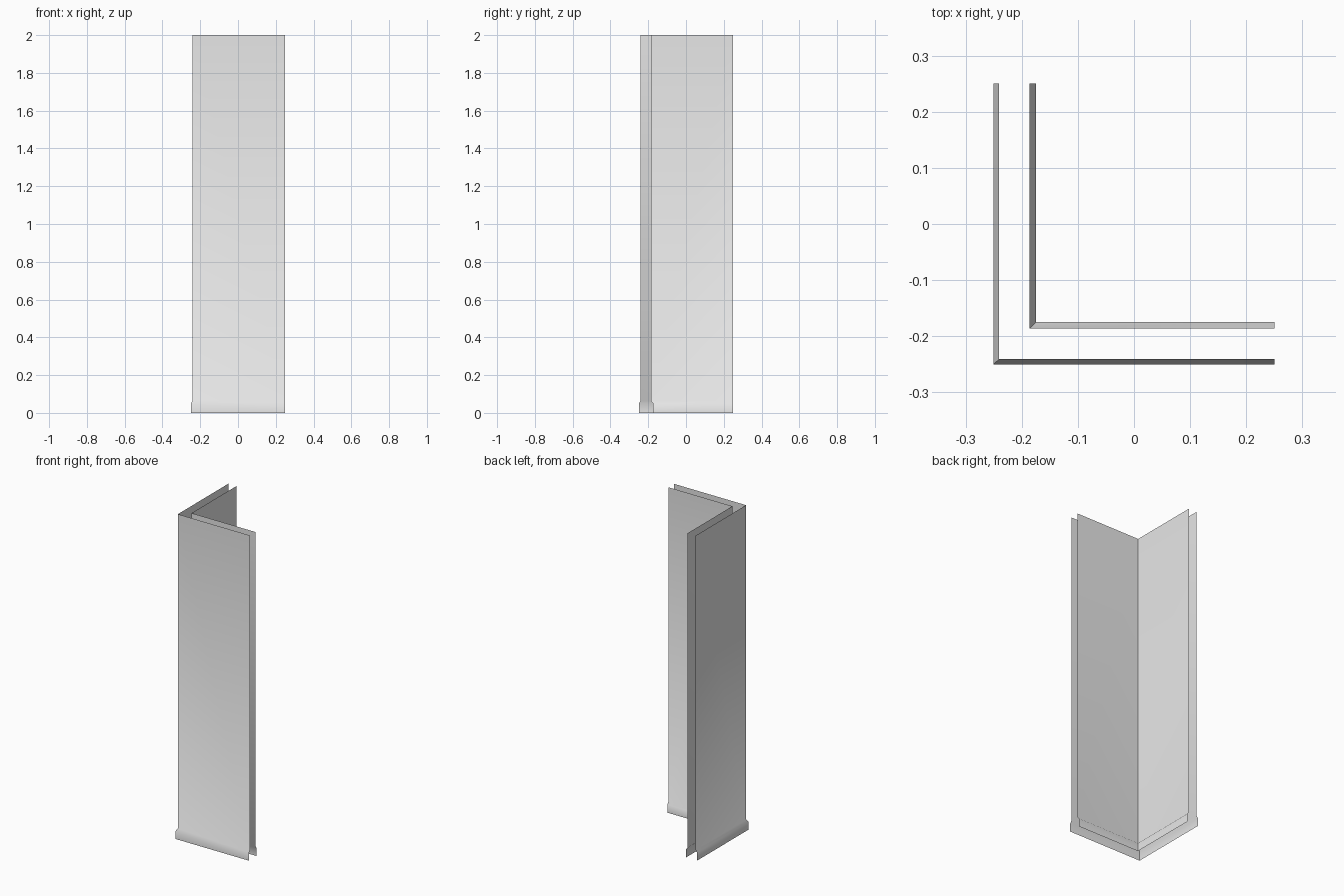
import bpy
import bmesh

cube = bpy.data.objects.get("Cube")
if cube:
    bpy.data.objects.remove(cube, do_unlink=True)

END = 0.25        # free ends of both arms
HEIGHT = 2.0
SKIRT_TOP = 0.063
SKIRT_EDGE = 0.05

# Single plaster colour
plaster = bpy.data.materials.new("light_grey_plaster")
plaster.use_nodes = True
grey = (0.8, 0.8, 0.8, 1.0)
plaster.diffuse_color = grey
plaster.node_tree.nodes["Principled BSDF"].inputs["Base Color"].default_value = grey


def corner_sheet(name, wall, skirt, outward):
    """L-shaped open sheet: a wall with a chamfered skirting along its foot."""
    profile = [(skirt, 0.0), (skirt, SKIRT_EDGE), (wall, SKIRT_TOP), (wall, HEIGHT)]
    bm = bmesh.new()
    rows = [[bm.verts.new(p) for p in ((END, -d, z), (-d, -d, z), (-d, END, z))]
            for d, z in profile]
    for low, high in zip(rows, rows[1:]):
        for i in range(2):
            face = bm.faces.new((low[i], low[i + 1], high[i + 1], high[i]))
            face.smooth = True
            if outward:
                face.normal_flip()
        # Keep the vertical corner crisp
        bm.edges.get((low[1], high[1])).smooth = False
    mesh = bpy.data.meshes.new(name)
    bm.to_mesh(mesh)
    bm.free()
    mesh.materials.append(plaster)
    obj = bpy.data.objects.new(name, mesh)
    bpy.context.collection.objects.link(obj)
    return obj


# Outer face of the wall corner, then the room-side face
corner_sheet("outer_wall_with_skirting", 0.241, 0.25, True)
corner_sheet("inner_wall_with_skirting", 0.186, 0.175, False)
